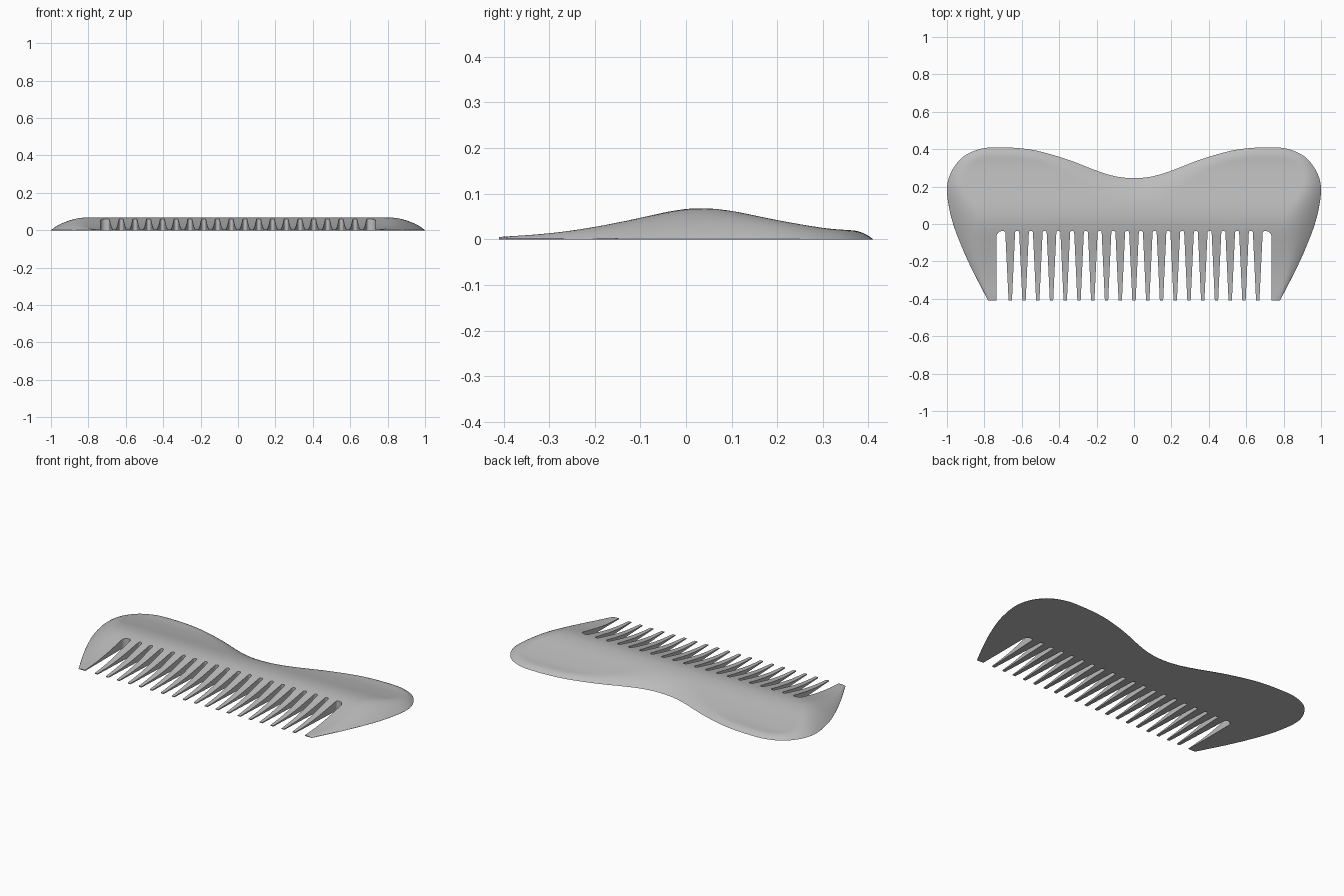
import bpy, bmesh, math
from mathutils import Vector, kdtree

cube = bpy.data.objects.get("Cube")
if cube:
    bpy.data.objects.remove(cube)

FRONT = -0.41        # y of the tooth tips
PITCH = 0.0735       # spacing of the teeth
TEETH = 19


def spline(points, steps=40):
    """Smooth curve through 2D points."""
    p = [Vector(q) for q in points]
    p = [2 * p[0] - p[1]] + p + [2 * p[-1] - p[-2]]
    out = []
    for a, b, c, d in zip(p, p[1:], p[2:], p[3:]):
        for i in range(steps):
            t = i / steps
            out.append(0.5 * (2 * b + (c - a) * t + (2 * a - 5 * b + 4 * c - d) * t ** 2
                              + (3 * b - a - 3 * c + d) * t ** 3))
    return out + [p[-2]]


def lookup(curve, x):
    """Height of a curve at x; the curve runs from low to high x."""
    if x <= curve[0].x:
        return curve[0].y
    for a, b in zip(curve, curve[1:]):
        if x <= b.x:
            return a.y + (b.y - a.y) * (x - a.x) / max(b.x - a.x, 1e-9)
    return curve[-1].y


# Outline of the left half: back edge, then side edge
back = [(-0.1, 0.255), (0, 0.245), (0.1, 0.255), (0.2, 0.285), (0.35, 0.343), (0.5, 0.387),
        (0.6, 0.404), (0.72, 0.41), (0.82, 0.402), (0.91, 0.362), (0.965, 0.3), (0.992, 0.24)]
side = [(1, 0.18), (0.992, 0.105), (0.97, 0.01), (0.93, -0.1), (0.87, -0.235), (0.78, FRONT)]
outline = spline(back + side)[40:]
turn = max(range(len(outline)), key=lambda i: outline[i].x)
upper, lower = outline[:turn + 1], outline[turn:][::-1]

# Thickness from front to back
thickness = spline([(FRONT, 0.005), (-0.3, 0.013), (-0.2, 0.027), (-0.1, 0.047), (-0.03, 0.062),
                    (0.03, 0.068), (0.1, 0.062), (0.2, 0.042), (0.3, 0.025), (0.36, 0.02),
                    (0.41, 0.017)])

rim = kdtree.KDTree(2 * len(outline))
for i, p in enumerate(outline):
    rim.insert((p.x, p.y, 0), 2 * i)
    rim.insert((-p.x, p.y, 0), 2 * i + 1)
rim.balance()


def height(x, y):
    full = lookup(thickness, y)
    t = min(1, rim.find((x, y, 0))[2] / (2.35 * full))
    return full * (1 - (1 - t) ** 2)


# Body: domed top over a flat underside
corner = lower[0].x
half = [corner * i / 36 for i in range(37)]
half += [corner + (1 - corner) * math.sin(math.pi / 2 * i / 24) for i in range(1, 25)]
columns = [-x for x in half[:0:-1]] + half
ROWS = 48
bm = bmesh.new()
top, bottom = [], []
for x in columns:
    lo, hi = lookup(lower, abs(x)), lookup(upper, abs(x))
    up, down = [], []
    for j in range(ROWS + 1):
        y = lo + (hi - lo) * (0.5 - 0.5 * math.cos(math.pi * j / ROWS))
        on_rim = j == ROWS or (j == 0 and abs(x) >= corner - 1e-6)
        up.append(bm.verts.new((x, y, 0 if on_rim else height(x, y))))
        down.append(bm.verts.new((x, y, 0)))
    top.append(up)
    bottom.append(down)
for i in range(len(columns) - 1):
    for j in range(ROWS):
        bm.faces.new((top[i][j], top[i + 1][j], top[i + 1][j + 1], top[i][j + 1]))
        bm.faces.new((bottom[i][j], bottom[i][j + 1], bottom[i + 1][j + 1], bottom[i + 1][j]))
    bm.faces.new((bottom[i][0], bottom[i + 1][0], top[i + 1][0], top[i][0]))
bmesh.ops.remove_doubles(bm, verts=bm.verts, dist=1e-5)
bmesh.ops.dissolve_degenerate(bm, edges=bm.edges, dist=1e-5)
bmesh.ops.recalc_face_normals(bm, faces=bm.faces)


def make_object(name, bm):
    mesh = bpy.data.meshes.new(name)
    bm.to_mesh(mesh)
    bm.free()
    obj = bpy.data.objects.new(name, mesh)
    bpy.context.collection.objects.link(obj)
    return obj


comb = make_object("comb", bm)


# Slots between the teeth
def arc(cx, cy, r, start, end, steps=8):
    angles = [math.radians(start + (end - start) * i / steps) for i in range(steps + 1)]
    return [(cx + r * math.cos(a), cy + r * math.sin(a)) for a in angles]


def prism(bm, points):
    face = bm.faces.new([bm.verts.new((x, y, -0.1)) for x, y in points])
    new = bmesh.ops.extrude_face_region(bm, geom=[face])["geom"]
    moved = [v for v in new if isinstance(v, bmesh.types.BMVert)]
    bmesh.ops.translate(bm, verts=moved, vec=(0, 0, 0.3))


cut = bmesh.new()
TIP = 0.009
last = PITCH * (TEETH - 1) / 2
for i in range(TEETH - 1):
    c = PITCH * (i + 0.5) - last
    w = PITCH / 2 - TIP + 0.0015
    prism(cut, [(c - w, -0.44), (c + w, -0.44)] + arc(c, -0.047, 0.011, 0, 180))
for s in (-1, 1):
    slot = [(last + TIP - 0.0015, -0.44), (0.735, -0.44)]
    slot += arc(0.705, -0.068, 0.03, 0, 90) + arc(0.699, -0.049, 0.011, 90, 180)
    prism(cut, [(s * x, y) for x, y in slot])
bmesh.ops.recalc_face_normals(cut, faces=cut.faces)
cutter = make_object("slot_cutter", cut)
cutter.hide_render = True

mod = comb.modifiers.new("slots", "BOOLEAN")
mod.operation = "DIFFERENCE"
mod.solver = "EXACT"
mod.object = cutter
bpy.context.view_layer.objects.active = comb
comb.select_set(True)
bpy.ops.object.modifier_apply(modifier=mod.name)
bpy.data.objects.remove(cutter)

# Material and shading
grey = bpy.data.materials.new("light_grey")
grey.use_nodes = True
colour = (0.5, 0.5, 0.5, 1)
grey.diffuse_color = colour
grey.node_tree.nodes["Principled BSDF"].inputs["Base Color"].default_value = colour
comb.data.materials.clear()
comb.data.materials.append(grey)
bpy.ops.object.shade_smooth_by_angle(angle=math.radians(30))
